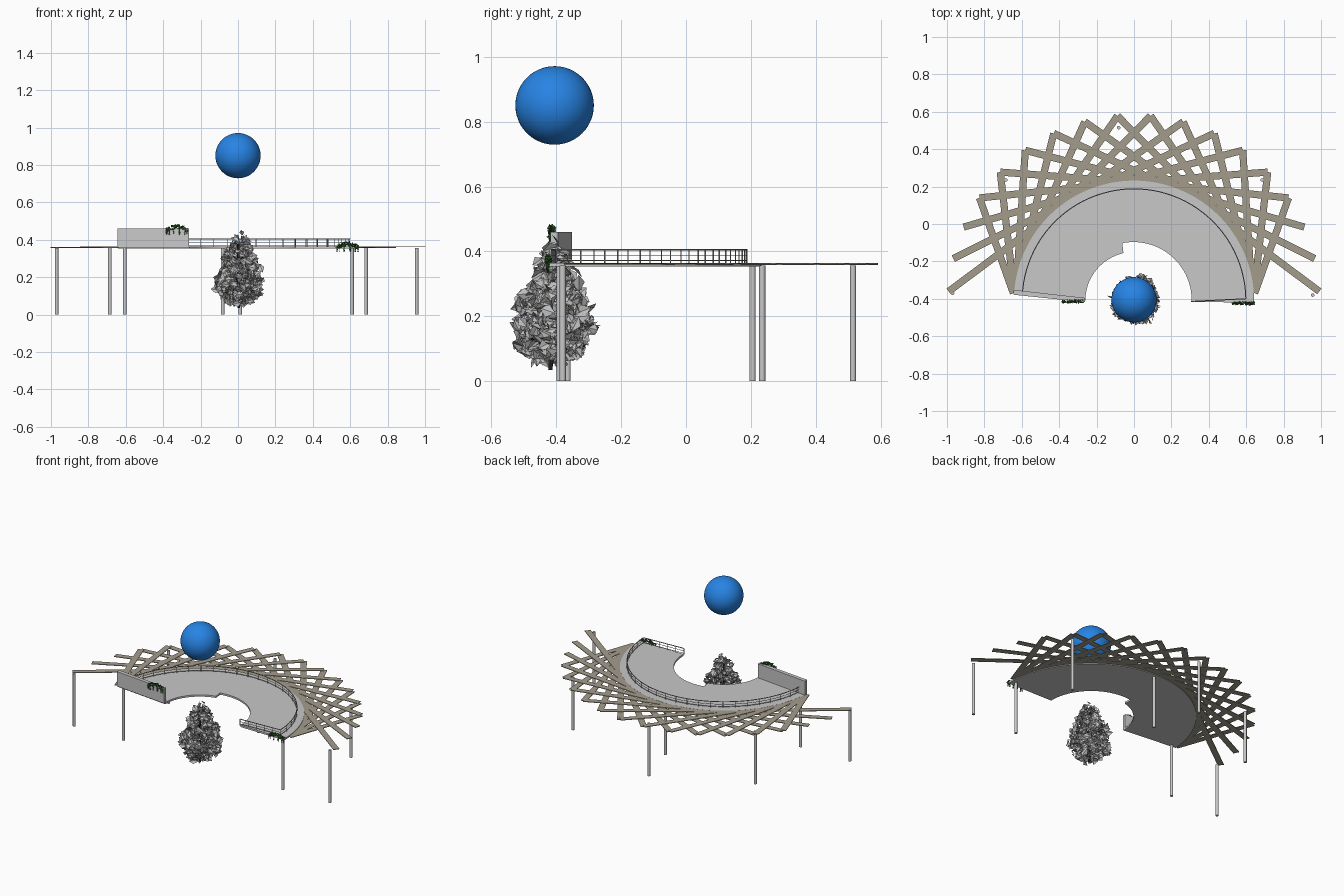
import bpy, bmesh, math, random
from mathutils import Vector, Matrix

if "Cube" in bpy.data.objects:
    bpy.data.objects.remove(bpy.data.objects["Cube"])
random.seed(4)
CY = -0.41          # centre of all the arcs in y


def mat(name, c):
    m = bpy.data.materials.new(name)
    m.diffuse_color = (*c, 1)
    m.use_nodes = True
    m.node_tree.nodes["Principled BSDF"].inputs["Base Color"].default_value = m.diffuse_color
    return m


CONCRETE = mat("pale concrete", (0.58, 0.58, 0.58))
WOOD = mat("weathered wood", (0.37, 0.335, 0.265))
STEEL = mat("rail steel", (0.40, 0.40, 0.40))
BLUE = mat("blue", (0.02, 0.23, 0.78))
LEAF = mat("grey leaf", (0.52, 0.52, 0.52))
BARK = mat("dark bark", (0.03, 0.025, 0.02))
IVY = mat("ivy green", (0.035, 0.13, 0.025))


def finish(bm, name, m, smooth=False):
    me = bpy.data.meshes.new(name)
    bm.to_mesh(me)
    bm.free()
    me.materials.append(m)
    for p in me.polygons:
        p.use_smooth = smooth
    ob = bpy.data.objects.new(name, me)
    bpy.context.collection.objects.link(ob)
    return ob


def polar(deg, r, z=0):
    """Angle measured from +y towards +x."""
    a = math.radians(deg)
    return Vector((r * math.sin(a), CY + r * math.cos(a), z))


def prism(bm, pts, z0, z1):
    lo = [bm.verts.new((p[0], p[1], z0)) for p in pts]
    hi = [bm.verts.new((p[0], p[1], z1)) for p in pts]
    n = len(pts)
    fs = [bm.faces.new(lo[::-1]), bm.faces.new(hi)]
    fs += [bm.faces.new((lo[i], lo[(i + 1) % n], hi[(i + 1) % n], hi[i])) for i in range(n)]
    bmesh.ops.recalc_face_normals(bm, faces=fs)


def bar(bm, a, b, w, z0, z1):
    """Flat straight bar between two plan points."""
    a, b = Vector(a[:2]), Vector(b[:2])
    d = (b - a).normalized()
    s = Vector((-d.y, d.x)) * w / 2
    prism(bm, [a - s, b - s, b + s, a + s], z0, z1)


def rod(bm, a, b, r, seg=6):
    a, b = Vector(a), Vector(b)
    d = b - a
    M = Matrix.Translation((a + b) / 2) @ d.to_track_quat('Z', 'Y').to_matrix().to_4x4()
    bmesh.ops.create_cone(bm, cap_ends=True, segments=seg, radius1=r, radius2=r,
                          depth=d.length, matrix=M)


# Curved deck, with a step in its inner edge
bm = bmesh.new()
outer = [(-0.64, -0.37)] + [polar(-86 + 177 * i / 60, 0.642) for i in range(61)]
inner = [polar(91 - 101 * i / 30, 0.308 + 0.006 * i / 30) for i in range(31)]
inner += [polar(-11.5, 0.312), polar(-12.5, 0.262)]
inner += [polar(-15 - 75 * i / 24, 0.26) for i in range(25)]
prism(bm, outer + inner, 0.353, 0.365)
finish(bm, "curved_deck", CONCRETE)

# Solid wall at the left end
bm = bmesh.new()
prism(bm, [(-0.645, -0.378), (-0.262, -0.418), (-0.262, -0.395), (-0.645, -0.352)], 0.36, 0.46)
finish(bm, "end_wall", CONCRETE)

# Lattice of crossing beams, one family mirrored from the other
STEP, R_OUT, R_IN = 10.25, 0.992, 0.632
SPAN = math.degrees(math.acos(R_IN / R_OUT))
for side, name, z in ((1, "beams_right_leaning", 0.3575), (-1, "beams_left_leaning", 0.3605)):
    bm = bmesh.new()
    for k in range(18):
        ang = (k - 8.5) * STEP
        if ang > 60:
            continue
        a, b = polar(ang, R_OUT), polar(ang + SPAN, R_IN)
        if ang > 50:
            b = Vector((0.645, -0.37, 0))
        elif b.y < -0.36:
            b = a.lerp(b, (a.y + 0.36) / (a.y - b.y))
        bar(bm, (side * a.x, a.y), (side * b.x, b.y), 0.038, z, z + 0.004)
    finish(bm, name, WOOD)

# Columns
bm = bmesh.new()
for x, y in ((-0.97, -0.37), (0.955, -0.38), (-0.685, 0.235), (0.685, 0.235), (-0.082, 0.515),
             (-0.605, -0.365), (0.61, -0.39), (0.012, 0.205)):
    rod(bm, (x, y, 0), (x, y, 0.357), 0.0095, 16)
ob = finish(bm, "columns", CONCRETE, True)
bpy.context.view_layer.objects.active = ob
ob.select_set(True)
bpy.ops.object.shade_smooth_by_angle()

# Railing round the outer edge and across the right end
bm = bmesh.new()
path = [polar(-85 + 174 * i / 48, 0.598) for i in range(49)] + [Vector((0.305, -0.414, 0))]
for z, r in ((0.372, 0.0015), (0.388, 0.0015), (0.405, 0.0028)):
    for p, q in zip(path, path[1:]):
        rod(bm, (p.x, p.y, z), (q.x, q.y, z), r, 5)
posts = path[:49:2] + [path[-2].lerp(path[-1], t) for t in (0.2, 0.4, 0.6, 0.8, 1)]
for p in posts:
    rod(bm, (p.x, p.y, 0.363), (p.x, p.y, 0.405), 0.002, 5)
finish(bm, "railing", STEEL)

# Floating sphere
bm = bmesh.new()
bmesh.ops.create_uvsphere(bm, u_segments=48, v_segments=24, radius=0.121,
                          matrix=Matrix.Translation((0, -0.405, 0.85)))
finish(bm, "floating_sphere", BLUE, True)

# Tree trunk and branches
bm = bmesh.new()
rod(bm, (0.005, -0.418, 0.035), (0, CY, 0.38), 0.007, 7)
for i in range(12):
    z = 0.07 + 0.022 * i
    p = polar(i * 137, 0.10 - 0.005 * i, z + 0.04)
    rod(bm, (0, CY, z), p, 0.003, 5)
finish(bm, "tree_trunk", BARK)


def leaf(bm, c, size):
    """Bent four-sided leaf in a random direction."""
    R = Matrix.Rotation(random.uniform(0, 6.28), 3, 'Z') @ \
        Matrix.Rotation(random.uniform(0, 3.14), 3, 'X') @ \
        Matrix.Rotation(random.uniform(0, 6.28), 3, 'Y')
    s = size * random.uniform(0.7, 1.2)
    v = [bm.verts.new(Vector(c) + R @ Vector(p) * s) for p in
         ((-0.6, 0, 0), (0, -0.45, 0.15), (0.6, 0, 0), (0, 0.45, 0.15))]
    bm.faces.new((v[0], v[1], v[2]))
    bm.faces.new((v[0], v[2], v[3]))


# Leafy cone-shaped crown
profile = [(0.055, 0.06), (0.10, 0.115), (0.17, 0.138), (0.25, 0.115), (0.33, 0.078),
           (0.40, 0.048), (0.44, 0.012)]
bm = bmesh.new()
n = 0
while n < 850:
    z, r = random.uniform(0.055, 0.438), 0.14 * math.sqrt(random.random())
    for (z0, r0), (z1, r1) in zip(profile, profile[1:]):
        if z0 <= z <= z1:
            a = random.uniform(0, 360)
            lim = (r0 + (r1 - r0) * (z - z0) / (z1 - z0)) * (0.92 + 0.1 * math.sin(math.radians(3 * a) + z * 40))
            if 0.3 * lim < r < lim:
                leaf(bm, polar(a, r, z) + Vector((0.008, 0, 0)), 0.040)
                n += 1
            break
finish(bm, "tree_crown", LEAF)

# Trailing ivy on both ends: a leafy arch with hanging strands
for name, x0, x1, y, z in (("ivy_left", -0.385, -0.268, -0.414, 0.472),
                           ("ivy_right", 0.525, 0.645, -0.424, 0.380)):
    bm = bmesh.new()
    for i in range(110):
        t = random.random()
        arch = 0.022 * (2 * t - 1) ** 2
        leaf(bm, (x0 + (x1 - x0) * t, y + random.uniform(-0.007, 0.007),
                  z - arch + random.uniform(-0.012, 0.008)), 0.014)
    for t in (0.04, 0.15, 0.35, 0.62, 0.85, 0.97):
        for j in range(7):
            leaf(bm, (x0 + (x1 - x0) * t, y - 0.003, z - 0.018 - 0.004 * j), 0.010)
    finish(bm, name, IVY)
